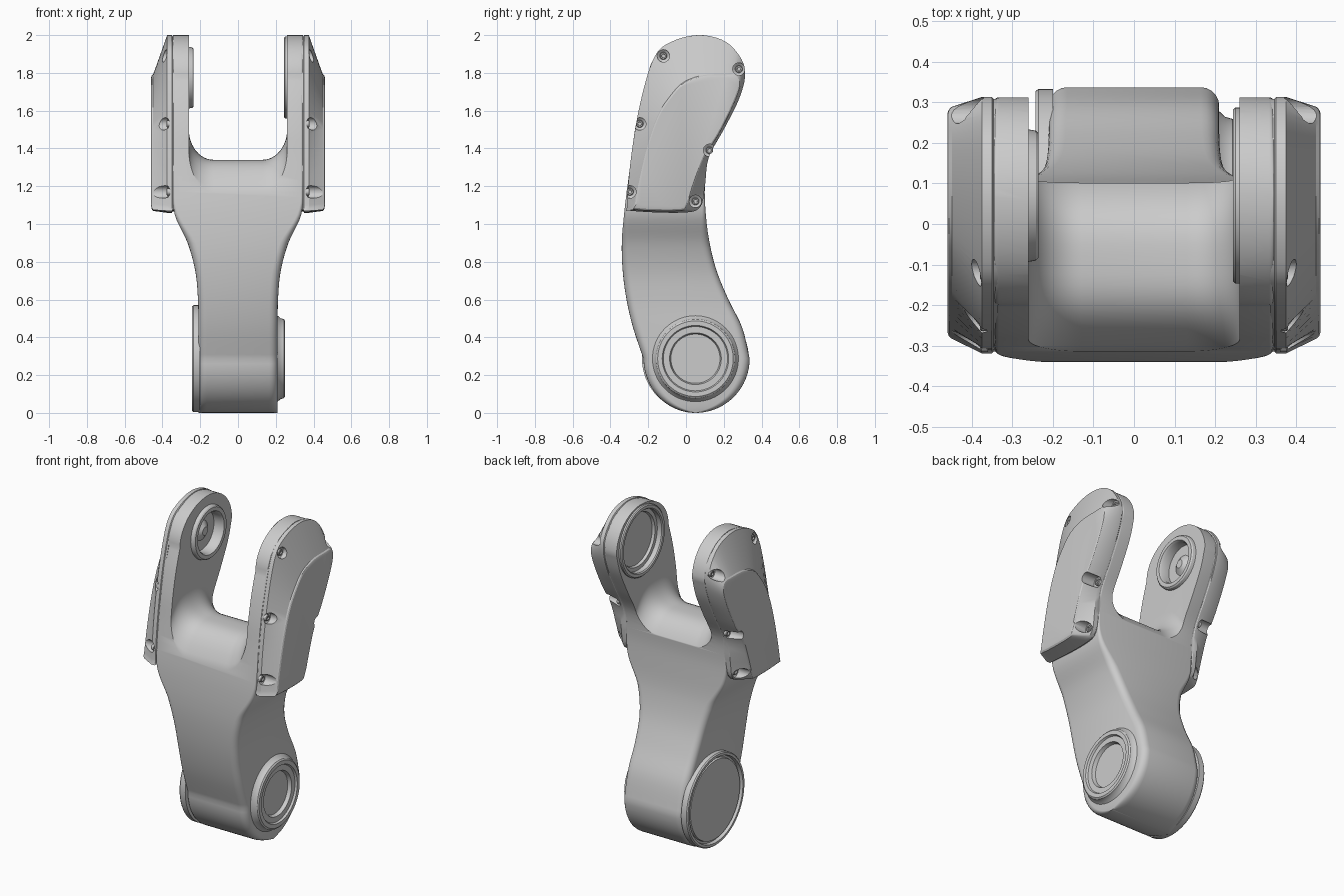
import bpy, bmesh, math

if "Cube" in bpy.data.objects:
    bpy.data.objects.remove(bpy.data.objects["Cube"])

LOW, HIGH = (0.05, 0.287), (0.07, 1.775)      # pivot centres (y, z)


def spline(pts, sub, closed=False):
    """Catmull-Rom through tuples of any length."""
    n, out = len(pts), []
    for i in range(n if closed else n - 1):
        idx = [(i + k) % n if closed else min(max(i + k, 0), n - 1) for k in (-1, 0, 1, 2)]
        a, b, c, d = (pts[j] for j in idx)
        for s in range(sub):
            t = s / sub
            out.append(tuple(0.5 * (2 * q + (r - p) * t + (2 * p - 5 * q + 4 * r - u) * t * t
                                    + (3 * q - p - 3 * r + u) * t ** 3)
                             for p, q, r, u in zip(a, b, c, d)))
    return out if closed else out + [pts[-1]]


def loft(name, rings, caps=(True, True)):
    bm = bmesh.new()
    vs = [[bm.verts.new(p) for p in ring] for ring in rings]
    n = len(rings[0])
    for a, b in zip(vs, vs[1:]):
        for i in range(n):
            bm.faces.new((a[i], a[(i + 1) % n], b[(i + 1) % n], b[i]))
    if caps[0]:
        bm.faces.new(vs[0])
    if caps[1]:
        bm.faces.new(vs[-1])
    bmesh.ops.recalc_face_normals(bm, faces=bm.faces)
    me = bpy.data.meshes.new(name)
    bm.to_mesh(me)
    bm.free()
    ob = bpy.data.objects.new(name, me)
    bpy.context.collection.objects.link(ob)
    return ob


def lathe(name, centre, profile, seg=64, start_cap=True):
    """Turn (radius, x) points about an x-parallel axis."""
    rings = [[(x, centre[0] + r * math.cos(2 * math.pi * i / seg),
               centre[1] + r * math.sin(2 * math.pi * i / seg)) for i in range(seg)]
             for r, x in profile]
    return loft(name, rings, (start_cap, True))


def activate(ob):
    bpy.ops.object.select_all(action='DESELECT')
    ob.select_set(True)
    bpy.context.view_layer.objects.active = ob


def cut(ob, cutter):
    m = ob.modifiers.new("cut", 'BOOLEAN')
    m.operation, m.solver, m.object = 'DIFFERENCE', 'EXACT', cutter
    activate(ob)
    bpy.ops.object.modifier_apply(modifier=m.name)
    bpy.data.objects.remove(cutter)


def smooth(ob, deg=32):
    activate(ob)
    bpy.ops.object.shade_smooth_by_angle(angle=math.radians(deg))


# Body: rounded-rectangle sections stacked up z as (z, front y, back y, half width)
mid = spline([(.287, -.225, .337, .21), (.45, -.28, .298, .21), (.6, -.315, .225, .212),
              (.75, -.335, .163, .226), (.9, -.34, .125, .267), (1.05, -.328, .105, .335),
              (1.2, -.31, .1, .345), (1.35, -.29, .12, .345), (1.5, -.27, .2, .345),
              (1.65, -.238, .275, .345), (1.775, -.2, .312, .345)], 5)
bottom, top = [], []
for i in range(16):
    t = math.radians(87 * (1 - i / 16))
    bottom.append((.287 - .287 * math.sin(t), .05 - .275 * math.cos(t), .05 + .287 * math.cos(t), .21))
    t = math.radians(87 * (i + 1) / 16)
    top.append((1.775 + .225 * math.sin(t), .075 - .275 * math.cos(t), .075 + .237 * math.cos(t), .345))


def section(z, f, b, w):
    r = .045 if z < .9 else max(.012, .045 - (z - .9) * .15)
    r = min(r, (b - f) * .45)
    pts = []
    for k, (cx, cy) in enumerate([(w - r, b - r), (r - w, b - r), (r - w, f + r), (w - r, f + r)]):
        for j in range(6):
            a = math.pi / 2 * (k + j / 5)
            pts.append((cx + r * math.cos(a), cy + r * math.sin(a), z))
    return pts


body = loft("forked_arm_body", [section(*s) for s in bottom + mid + top])

# Fork gap: U profile swept along y, its floor falling away at front and back
rings = []
for i in range(37):
    y = -.45 + .9 * i / 36
    drop = .14 * min(abs(y + .09) / .21, 1.5) ** 3
    half = [(.13 + .13 * math.cos(a), 1.5 - drop - .16 * math.sin(a))
            for a in (math.pi / 2 * j / 12 for j in range(13))]
    u = [(.26, 2.2)] + half
    rings.append([(x, y, z) for x, z in u] + [(-x, y, z) for x, z in reversed(u)])
cut(body, loft("fork_gap_cutter", rings))

# Bearing recesses in the fork's inner faces
cut(body, lathe("bore_cutter", HIGH, [(.192, .2), (.192, .31)]))
cut(body, lathe("bore_cutter", HIGH, [(.125, -.2), (.125, -.31)]))
smooth(body)

# Pivot rings and discs
smooth(lathe("lower_boss_right", LOW, [(.235, .2), (.226, .212), (.214, .225), (.209, .243), (.2, .25),
                                       (.176, .25), (.17, .238), (.137, .238), (.13, .216)]))
smooth(lathe("lower_flange_left", LOW, [(.283, -.2), (.283, -.236), (.277, -.243), (.262, -.243),
                                        (.258, -.222), (.246, -.222), (.243, -.236)]))
smooth(lathe("upper_bearing_right", HIGH, [(.217, .275), (.217, .25), (.211, .244), (.194, .244), (.188, .25),
                                           (.188, .28), (.165, .28), (.16, .296)], start_cap=False))
smooth(lathe("upper_bearing_left", HIGH, [(.166, -.275), (.16, -.242), (.153, -.235), (.13, -.235),
                                          (.122, -.248), (.122, -.3), (.06, -.3), (.025, -.275)],
             start_cap=False))

# Side covers: base outline tapering to a smaller outer face, (y, z)
base = spline([(-.312, 1.1), (-.29, 1.36), (-.24, 1.65), (-.167, 1.885), (-.07, 1.968), (.075, 2.0),
               (.21, 1.965), (.295, 1.87), (.312, 1.775), (.276, 1.65), (.2, 1.5), (.12, 1.35),
               (.1, 1.2), (.075, 1.09), (-.02, 1.06), (-.29, 1.07)], 5, True)
face = spline([(-.272, 1.11), (-.215, 1.38), (-.15, 1.57), (-.08, 1.68), (-.01, 1.75), (.09, 1.785),
               (.2, 1.79), (.27, 1.785), (.285, 1.73), (.25, 1.63), (.175, 1.48), (.095, 1.35),
               (.04, 1.2), (.005, 1.1), (-.04, 1.075), (-.255, 1.08)], 5, True)
screws = [(-.12, 1.89), (.28, 1.82), (-.245, 1.53), (.125, 1.39), (-.297, 1.17), (.05, 1.12)]


def ring(s, x, outline, k=1.0):
    cy, cz = 0, 1.5
    return [(s * x, cy + (y - cy) * k, cz + (z - cz) * k) for y, z in outline]


for s, side in ((1, "right"), (-1, "left")):
    cover = loft("side_cover_" + side, [ring(s, .335, base, .985), ring(s, .346, base, .985), ring(s, .35, base),
                                        ring(s, .375, base), ring(s, .449, face, 1.01),
                                        ring(s, .456, face, .99), ring(s, .46, face, .95)])
    for p in screws:
        cut(cover, lathe("screw_cutter", p, [(.02, s * .362), (.033, s * .372), (.033, s * .5)], 24))
    smooth(cover, 25)
    # Screws sunk in the cover's chamfer
    for i, p in enumerate(screws):
        smooth(lathe(f"screw_{side}_{i}", p, [(.019, s * .36), (.019, s * .376), (.016, s * .379),
                                              (.01, s * .379), (.009, s * .371)], 18))
